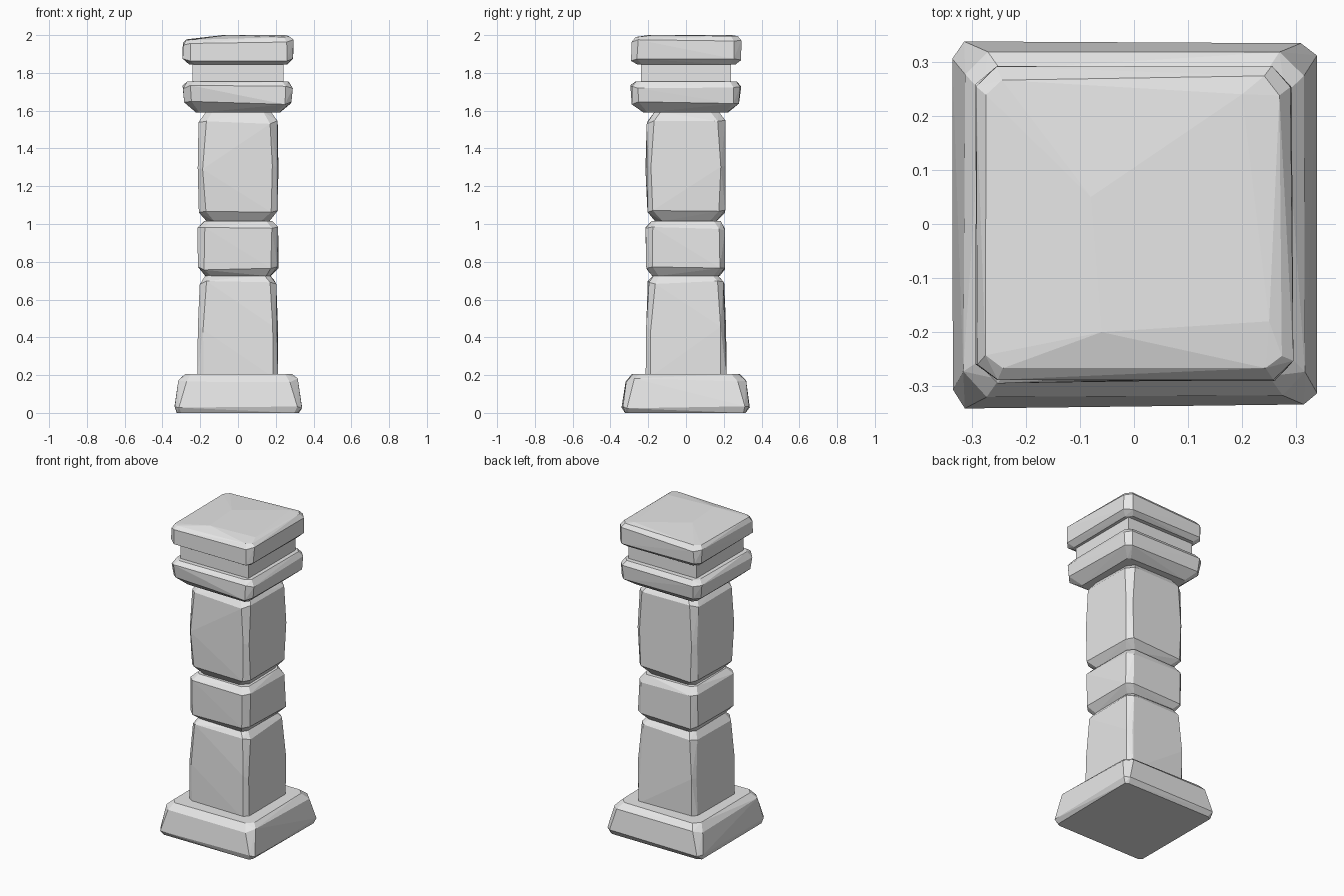
import bpy
import bmesh
import random
from mathutils import Vector

random.seed(4)

old = bpy.data.objects.get("Cube")
if old:
    bpy.data.objects.remove(old, do_unlink=True)

stone = bpy.data.materials.new("grey stone")
stone.diffuse_color = (0.8, 0.8, 0.8, 1)
stone.use_nodes = True
stone.node_tree.nodes["Principled BSDF"].inputs["Base Color"].default_value = (0.8, 0.8, 0.8, 1)


def ring(z, half, cut):
    """Square with clipped corners and a slight bulge in each side."""
    flat = half - cut
    points = []
    for sx in (-1, 1):
        for sy in (-1, 1):
            points += [(sx * half, sy * flat, z), (sx * flat, sy * half, z)]
    return points


def make_block(name, rings, rough, extra=(), slope=None):
    """Chiselled stone: convex hull round roughened, clipped square rings."""
    bm = bmesh.new()
    low, high = rings[0][0], rings[-1][0]
    for z, half, cut in rings:
        for p in ring(z, half, cut):
            v = Vector(p)
            v.x *= 1 - random.uniform(0, rough) / half
            v.y *= 1 - random.uniform(0, rough) / half
            if low < z < high:
                v.z += random.uniform(-rough, rough)
            if slope and z > (low + high) / 2:
                v.z -= slope(v.x, v.y)
            bm.verts.new(v)
    for p in extra:
        bm.verts.new(p)
    hull = bmesh.ops.convex_hull(bm, input=bm.verts[:])
    spare = {g for g in hull["geom_interior"] + hull["geom_unused"]
             if isinstance(g, bmesh.types.BMVert)}
    bmesh.ops.delete(bm, geom=list(spare), context="VERTS")
    # Merge nearly level triangles into broad facets
    bmesh.ops.dissolve_limit(bm, angle_limit=0.02, verts=bm.verts[:], edges=bm.edges[:])
    bmesh.ops.recalc_face_normals(bm, faces=bm.faces[:])
    mesh = bpy.data.meshes.new(name)
    bm.to_mesh(mesh)
    bm.free()
    mesh.materials.append(stone)
    obj = bpy.data.objects.new(name, mesh)
    bpy.context.collection.objects.link(obj)
    return obj


# Splayed foot
make_block("base", [(0, 0.325, 0.02), (0.025, 0.345, 0.03),
                    (0.17, 0.322, 0.045), (0.205, 0.29, 0.04)], 0.012)

# Three stacked shaft stones
make_block("lower_shaft", [(0.19, 0.215, 0.025), (0.45, 0.213, 0.025),
                           (0.69, 0.205, 0.035), (0.73, 0.175, 0.03)], 0.01)
make_block("middle_shaft", [(0.725, 0.18, 0.03), (0.765, 0.215, 0.035),
                            (0.975, 0.215, 0.035), (1.015, 0.185, 0.03)], 0.01)
make_block("upper_shaft", [(1.015, 0.17, 0.04), (1.065, 0.212, 0.035), (1.3, 0.215, 0.025),
                           (1.54, 0.212, 0.04), (1.595, 0.175, 0.04)], 0.01)

# Capital: flared collar, square neck and worn cap slab
make_block("capital_collar", [(1.59, 0.225, 0.02), (1.64, 0.288, 0.035),
                              (1.725, 0.295, 0.035), (1.755, 0.27, 0.03)], 0.01)
bpy.ops.mesh.primitive_cube_add(size=1, location=(0, 0, 1.8))
neck = bpy.context.object
neck.name = "capital_neck"
neck.scale = (0.48, 0.475, 0.14)
neck.data.materials.append(stone)


def worn(x, y):
    return 0.09 * max(0, -x - 0.08) + 0.08 * max(0, -y - 0.2)


make_block("capital_slab", [(1.845, 0.265, 0.03), (1.87, 0.295, 0.035),
                            (1.972, 0.295, 0.035), (1.995, 0.275, 0.03)], 0.009,
           extra=[(-0.08, 0.05, 2), (-0.06, -0.2, 2), (0.25, -0.18, 2), (0.2, 0.24, 2)],
           slope=worn)
